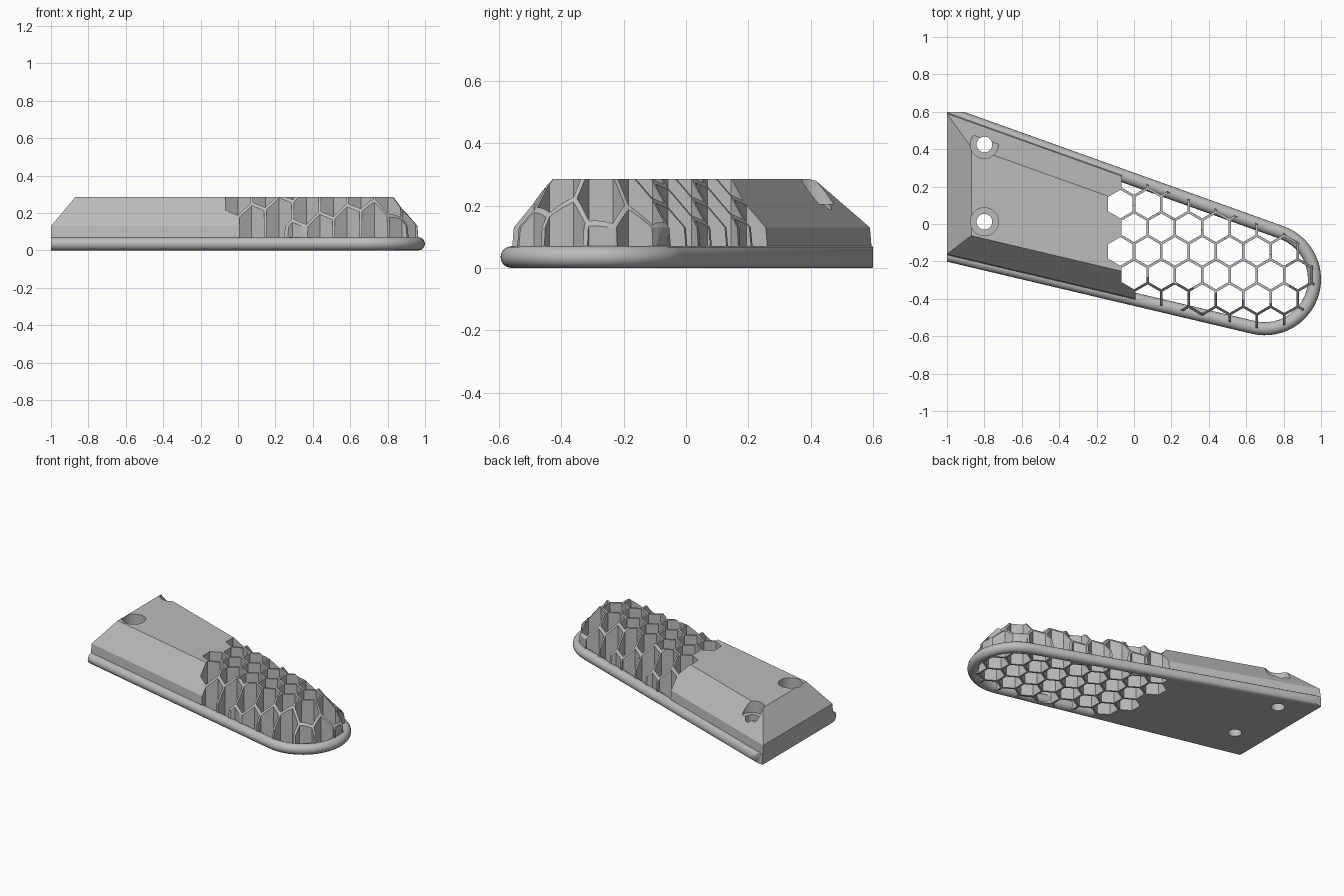
import bpy, bmesh
from math import sin, cos, pi, radians
from mathutils import Vector, Matrix

if "Cube" in bpy.data.objects:
    bpy.data.objects.remove(bpy.data.objects["Cube"], do_unlink=True)

grey = bpy.data.materials.new("plain grey")
grey.use_nodes = True
grey.diffuse_color = (0.5, 0.5, 0.5, 1)
grey.node_tree.nodes["Principled BSDF"].inputs["Base Color"].default_value = (0.5, 0.5, 0.5, 1)

NOSE = Vector((0.7, -0.295))
RADIUS = 0.3
BACK, FRONT = radians(70.3), radians(-103.3)   # directions the two long sides face
TOP, SHOULDER = 0.285, 0.13


def outline(inset, steps=28):
    """Open tapered path with a round nose, running past the wide end."""
    r = RADIUS - inset
    arc = []
    for i in range(steps + 1):
        a = BACK + (FRONT - BACK) * i / steps
        arc.append(NOSE + Vector((cos(a), sin(a))) * r)

    def extend(p, a):
        return p + Vector((-1.4 - p.x, (p.x + 1.4) * cos(a) / sin(a)))
    return [extend(arc[0], BACK)] + arc + [extend(arc[-1], FRONT)]


def loft(bm, profile, closed_profile):
    """Skin outlines at each (inset, z) of the profile and cap the ends."""
    rows = [[bm.verts.new((p.x, p.y, z)) for p in outline(inset)] for inset, z in profile]
    n = len(rows[0])
    pairs = list(zip(rows, rows[1:]))
    if closed_profile:
        pairs.append((rows[-1], rows[0]))
    for a, b in pairs:
        for i in range(n - 1 if closed_profile else n):
            j = (i + 1) % n
            bm.faces.new((a[i], a[j], b[j], b[i]))
    if closed_profile:
        bm.faces.new([r[0] for r in rows])
        bm.faces.new([r[-1] for r in rows])
    else:
        bm.faces.new(rows[0])
        bm.faces.new(rows[-1])
    bmesh.ops.recalc_face_normals(bm, faces=bm.faces)


def trim(bm, co, no):
    """Slice off everything beyond a plane and close the cut."""
    geom = bm.verts[:] + bm.edges[:] + bm.faces[:]
    bmesh.ops.bisect_plane(bm, geom=geom, plane_co=co, plane_no=no, clear_outer=True)
    edges = [e for e in bm.edges if e.is_boundary]
    if edges:
        bmesh.ops.holes_fill(bm, edges=edges, sides=0)
    bmesh.ops.recalc_face_normals(bm, faces=bm.faces)


def make(name, bm):
    mesh = bpy.data.meshes.new(name)
    bm.to_mesh(mesh)
    bm.free()
    mesh.materials.append(grey)
    obj = bpy.data.objects.new(name, mesh)
    bpy.context.collection.objects.link(obj)
    return obj


def prism(bm, x, y, radius, low, high, sides):
    turn = Matrix.Rotation(pi / sides, 4, "Z") if sides > 6 else Matrix.Rotation(pi / 2, 4, "Z")
    ring = [turn @ Vector((radius * cos(2 * pi * i / sides), radius * sin(2 * pi * i / sides), 0))
            for i in range(sides)]
    rows = [[bm.verts.new((x + p.x, y + p.y, z)) for p in ring] for z in (low, high)]
    for i in range(sides):
        j = (i + 1) % sides
        bm.faces.new((rows[0][i], rows[0][j], rows[1][j], rows[1][i]))
    bm.faces.new(rows[0][::-1])
    bm.faces.new(rows[1])


def carve(obj, bm):
    """Subtract the solids in bm from the object."""
    cutter = make("cutter", bm)
    cutter.hide_render = True
    mod = obj.modifiers.new("carve", "BOOLEAN")
    mod.operation, mod.solver, mod.object = "DIFFERENCE", "EXACT", cutter
    bpy.context.view_layer.update()
    graph = bpy.context.evaluated_depsgraph_get()
    mesh = bpy.data.meshes.new_from_object(obj.evaluated_get(graph))
    obj.modifiers.clear()
    obj.data = mesh
    bpy.data.objects.remove(cutter, do_unlink=True)


# Tapered body with sloping shoulders and a bevelled wide end
bm = bmesh.new()
loft(bm, [(0.035, 0), (0.035, 0.07), (0.04, SHOULDER), (0.165, TOP)], False)
trim(bm, (-1, 0, 0), (-1, 0, 0))
trim(bm, (0, 0.6, 0), (0, 1, 0))
trim(bm, (-1, 0, SHOULDER), (SHOULDER - TOP, 0, 0.13))
body = make("body", bm)

# Screw holes with flat counterbores
for radius, low in ((0.075, 0.205), (0.042, -0.1)):
    bm = bmesh.new()
    for y in (0.425, 0.012):
        prism(bm, -0.8, y, radius, low, 0.5, 32)
    carve(body, bm)

# Honeycomb cells through the nose
PITCH = 0.146
bm = bmesh.new()
for row in range(-4, 3):
    first = {-4: 0.1, -3: 0.05}.get(row, -0.08)
    for k in range(8):
        x = PITCH * (k - 0.5 * (row % 2))
        if x > first:
            prism(bm, x, -0.02 + PITCH * 0.866 * row, 0.0765, -0.1, 0.5, 6)
carve(body, bm)

# Rounded rim around the base
bm = bmesh.new()
loft(bm, [(0.035 - 0.035 * cos(a), 0.035 + 0.035 * sin(a))
          for a in (2 * pi * i / 16 for i in range(16))], True)
trim(bm, (-1, 0, 0), (-1, 0, 0))
trim(bm, (0, 0.6, 0), (0, 1, 0))
rim = make("rim", bm)

bpy.ops.object.select_all(action="DESELECT")
rim.select_set(True)
bpy.context.view_layer.objects.active = rim
bpy.ops.object.shade_smooth_by_angle(angle=radians(40))
